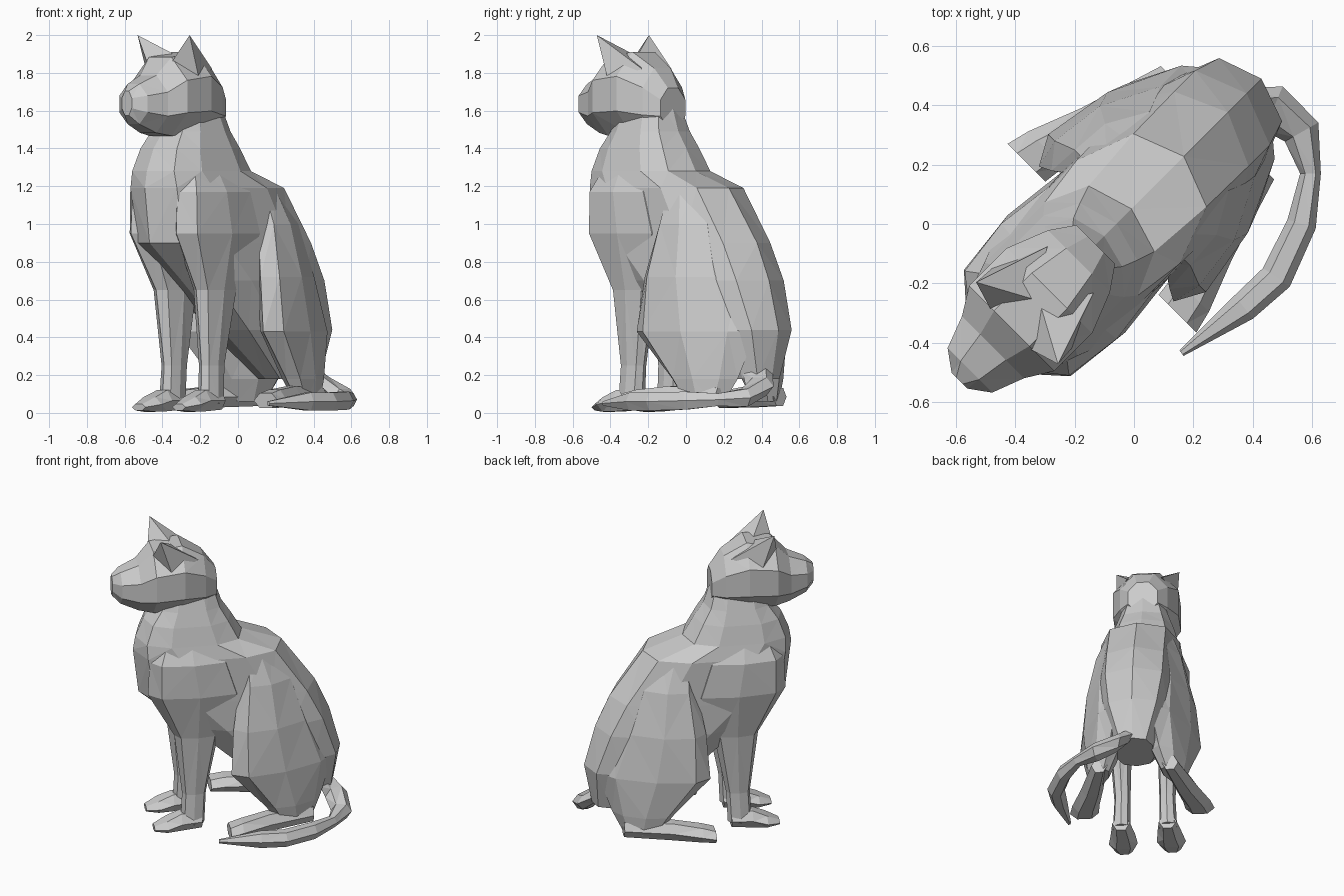
import bpy, bmesh, math
from mathutils import Vector

if "Cube" in bpy.data.objects:
    bpy.data.objects.remove(bpy.data.objects["Cube"])

# The cat sits diagonally: local axes are s (forward), l (to its left), z (up)
C = math.sqrt(0.5)


def world(s, l, z):
    return Vector((-C * (s - l) - 0.03, -C * (s + l) + 0.03, z))


def finish(name, bm):
    bmesh.ops.triangulate(bm, faces=[f for f in bm.faces if len(f.verts) == 4])
    bmesh.ops.recalc_face_normals(bm, faces=bm.faces[:])
    me = bpy.data.meshes.new(name)
    bm.to_mesh(me)
    bm.free()
    ob = bpy.data.objects.new(name, me)
    bpy.context.collection.objects.link(ob)
    return ob


def skin(bm, rings):
    """Bridge successive rings of points and cap both ends."""
    loops = [[bm.verts.new(p) for p in ring] for ring in rings]
    n = len(loops[0])
    for a, b in zip(loops, loops[1:]):
        for i in range(n):
            j = (i + 1) % n
            bm.faces.new((a[i], a[j], b[j], b[i]))
    bm.faces.new(loops[0])
    bm.faces.new(loops[-1])


def oval(n, turn=0.0, power=1.0):
    def box(v):
        return math.copysign(abs(v) ** power, v) if abs(v) > 1e-6 else 0.0
    angles = [math.tau * (i + turn) / n for i in range(n)]
    return [(box(math.cos(a)), box(math.sin(a))) for a in angles]


def level_loft(name, rows, n, sides=(1,), power=1.0, slant=0.0):
    """Rows: z, back s, front s, inner l, outer l (horizontal slices).
    Slant swings the front of each slice outwards."""
    bm = bmesh.new()
    for m in sides:
        skin(bm, [[world((b + f) / 2 + (f - b) / 2 * c,
                         m * ((i + o) / 2 + (o - i) / 2 * d + slant * (f - b) * c), z)
                   for c, d in oval(n, 0, power)] for z, b, f, i, o in rows])
    return finish(name, bm)


def forward_loft(name, rows, n, sides=(1,), turn=0.0, power=1.0):
    """Rows: s, bottom z, top z, inner l, outer l (upright slices)."""
    bm = bmesh.new()
    for m in sides:
        skin(bm, [[world(s, m * ((i + o) / 2 + (o - i) / 2 * c), (b + t) / 2 + (t - b) / 2 * d)
                   for c, d in oval(n, turn, power)] for s, b, t, i, o in rows])
    return finish(name, bm)


BOTH = (1, -1)

# Torso and neck
level_loft("body", [
    (0.18, -0.60, -0.25, -0.12, 0.12),
    (0.44, -0.65, 0.08, -0.22, 0.22),
    (0.70, -0.58, 0.38, -0.26, 0.26),
    (0.90, -0.49, 0.62, -0.26, 0.26),
    (1.19, -0.28, 0.655, -0.255, 0.255),
    (1.28, -0.03, 0.64, -0.23, 0.23),
    (1.40, 0.04, 0.59, -0.20, 0.20),
    (1.49, 0.10, 0.52, -0.17, 0.17),
    (1.67, 0.16, 0.46, -0.11, 0.11)], 10, power=0.72)

# Head, from the back of the skull to the nose
forward_loft("head", [
    (0.14, 1.50, 1.73, -0.10, 0.10),
    (0.22, 1.46, 1.84, -0.16, 0.16),
    (0.36, 1.45, 1.93, -0.22, 0.22),
    (0.54, 1.45, 1.90, -0.22, 0.22),
    (0.63, 1.47, 1.80, -0.16, 0.16),
    (0.74, 1.52, 1.75, -0.115, 0.115),
    (0.79, 1.57, 1.71, -0.04, 0.04)], 8, turn=0.5)

# Ears, blending into the cheeks and the crown
bm = bmesh.new()
for m in BOTH:
    base = [bm.verts.new(world(s, m * l, z)) for s, l, z in
            ((0.55, 0.08, 1.84), (0.42, 0.02, 1.90), (0.26, 0.11, 1.82), (0.44, 0.19, 1.77))]
    tip = bm.verts.new(world(0.515, m * 0.195, 2.0))
    bm.faces.new(base)
    for i in range(4):
        bm.faces.new((base[i], base[(i + 1) % 4], tip))
finish("ears", bm)

# Shoulders and front legs
level_loft("front_legs", [
    (0.05, 0.23, 0.38, 0.09, 0.20),
    (0.25, 0.22, 0.37, 0.09, 0.19),
    (0.65, 0.14, 0.42, 0.08, 0.22),
    (0.95, -0.03, 0.59, 0.06, 0.28),
    (1.17, 0.05, 0.58, 0.06, 0.275),
    (1.33, 0.15, 0.50, 0.04, 0.19)], 8, BOTH, power=0.8)

# Front paws
forward_loft("front_paws", [
    (0.25, 0.01, 0.12, 0.09, 0.20),
    (0.38, 0.0, 0.13, 0.07, 0.22),
    (0.47, 0.0, 0.09, 0.06, 0.24),
    (0.55, 0.01, 0.05, 0.10, 0.20)], 6, BOTH)

# Haunches, knees swung outwards, narrowing down to the heel
level_loft("haunches", [
    (0.06, -0.44, -0.22, 0.17, 0.29),
    (0.18, -0.50, -0.13, 0.12, 0.31),
    (0.43, -0.59, 0.09, 0.09, 0.335),
    (0.72, -0.47, 0.07, 0.07, 0.32),
    (1.00, -0.36, 0.02, 0.04, 0.265),
    (1.20, -0.22, 0.0, 0.03, 0.20)], 8, BOTH, slant=0.16)

# Hind feet, splayed outwards
forward_loft("hind_feet", [
    (-0.44, 0.03, 0.14, 0.17, 0.27),
    (-0.15, 0.02, 0.15, 0.22, 0.36),
    (0.03, 0.02, 0.13, 0.26, 0.43),
    (0.11, 0.02, 0.11, 0.27, 0.45)], 6, BOTH)

# Tail, curling round the left side on the ground
path = [(0.40, 0.38, 0.21, 0.08), (0.47, 0.39, 0.14, 0.08), (0.565, 0.31, 0.08, 0.065),
        (0.595, 0.17, 0.07, 0.035), (0.565, 0.0, 0.065, 0.05), (0.48, -0.18, 0.06, 0.055),
        (0.37, -0.28, 0.06, 0.05), (0.16, -0.435, 0.05, 0.012)]
rings = []
for k, (x, y, z, r) in enumerate(path):
    a, b = path[max(k - 1, 0)], path[min(k + 1, len(path) - 1)]
    side = Vector((b[1] - a[1], a[0] - b[0], 0)).normalized()
    rings.append([Vector((x, y, z)) + side * r * c + Vector((0, 0, min(r * 1.1, 0.055) * d))
                  for c, d in oval(6)])
bm = bmesh.new()
skin(bm, rings)
finish("tail", bm)
